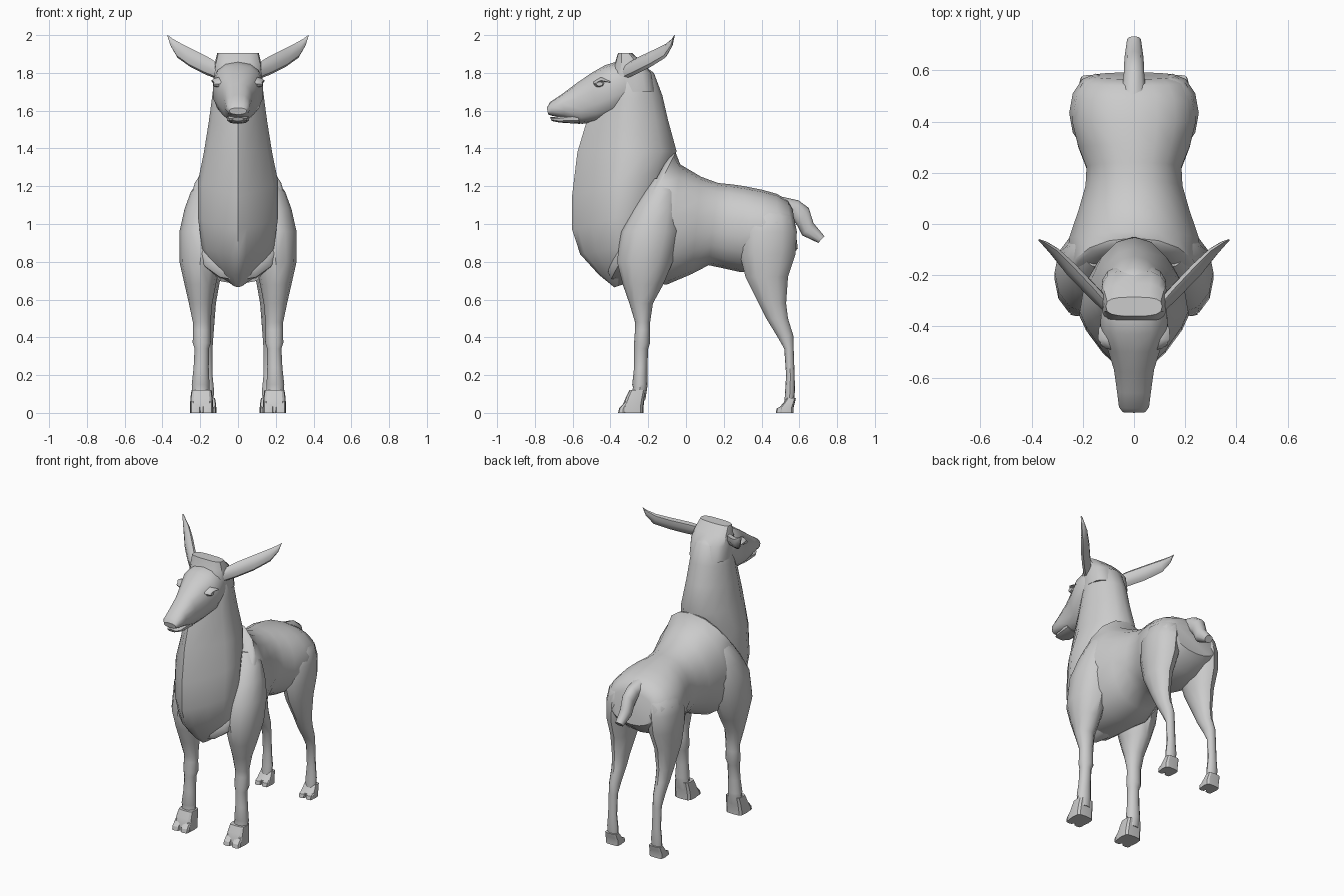
import bpy, bmesh, math
from mathutils import Vector

def loft(name, rings, sides=14, power=2.0, front=None, mirror=False, angle=35):
    """Skin rounded rings (end a, end b, half-width vector); front = power of the a half."""
    bm = bmesh.new()
    loops = []
    for a, b, w in rings:
        a, b, w = Vector(a), Vector(b), Vector(w)
        c, v = (a + b) / 2, (a - b) / 2
        loop = []
        for i in range(sides):
            t = 2 * math.pi * i / sides
            p, q = math.cos(t), math.sin(t)
            e = 2 / (front if front and p > 0.01 else power)
            p = math.copysign(abs(p) ** e, p)
            q = math.copysign(abs(q) ** e, q)
            loop.append(bm.verts.new(c + v * p + w * q))
        loops.append(loop)
    for l0, l1 in zip(loops, loops[1:]):
        for i in range(sides):
            j = (i + 1) % sides
            bm.faces.new((l0[i], l0[j], l1[j], l1[i]))
    bm.faces.new(loops[0])
    bm.faces.new(loops[-1])
    bmesh.ops.recalc_face_normals(bm, faces=bm.faces)
    mesh = bpy.data.meshes.new(name)
    bm.to_mesh(mesh)
    bm.free()
    ob = bpy.data.objects.new(name, mesh)
    bpy.context.collection.objects.link(ob)
    bpy.ops.object.select_all(action='DESELECT')
    ob.select_set(True)
    bpy.context.view_layer.objects.active = ob
    bpy.ops.object.shade_smooth_by_angle(angle=math.radians(angle))
    if mirror:
        ob.modifiers.new("mirror", 'MIRROR')
    return ob

def side(rows):
    """Centred rings from the side profile: y0, z0, y1, z1, half width."""
    return [((0, y0, z0), (0, y1, z1), (w, 0, 0)) for y0, z0, y1, z1, w in rows]

def level(rows):
    """Horizontal leg rings: z, front y, back y, centre x, half width."""
    return [((x, f, z), (x, b, z), (w, 0, 0)) for z, f, b, x, w in rows]

# Torso, rump to collar edge
loft("torso", side([
    (0.565, 1.08, 0.592, 0.87, 0.165),
    (0.54, 1.125, 0.565, 0.84, 0.205),
    (0.48, 1.16, 0.49, 0.78, 0.238),
    (0.40, 1.182, 0.40, 0.755, 0.245),
    (0.31, 1.20, 0.29, 0.745, 0.22),
    (0.24, 1.21, 0.20, 0.765, 0.188),
    (0.17, 1.217, 0.12, 0.782, 0.192),
    (0.08, 1.25, 0.03, 0.735, 0.218),
    (-0.03, 1.315, -0.10, 0.68, 0.258),
    (-0.055, 1.378, -0.40, 0.70, 0.262),
    (-0.065, 1.378, -0.42, 0.73, 0.247),
    (-0.09, 1.36, -0.42, 0.77, 0.19)]), sides=18, power=2.15, angle=40)

# Neck and keeled chest, breast point up to the skull
loft("neck", side([
    (-0.38, 0.665, -0.30, 0.69, 0.03),
    (-0.46, 0.73, -0.20, 0.75, 0.12),
    (-0.56, 0.84, -0.15, 0.90, 0.19),
    (-0.603, 0.97, -0.12, 1.10, 0.212),
    (-0.603, 1.15, -0.08, 1.30, 0.212),
    (-0.575, 1.38, -0.05, 1.385, 0.18),
    (-0.53, 1.53, -0.095, 1.55, 0.155),
    (-0.49, 1.65, -0.125, 1.68, 0.138),
    (-0.45, 1.75, -0.17, 1.80, 0.125),
    (-0.40, 1.82, -0.21, 1.83, 0.10)]), sides=16, power=1.95, front=1.28, angle=50)

# Head, nose to skull
loft("head", side([
    (-0.737, 1.615, -0.73, 1.58, 0.045),
    (-0.72, 1.645, -0.705, 1.572, 0.06),
    (-0.66, 1.685, -0.64, 1.56, 0.068),
    (-0.58, 1.745, -0.55, 1.53, 0.08),
    (-0.50, 1.80, -0.47, 1.54, 0.105),
    (-0.43, 1.84, -0.38, 1.57, 0.135),
    (-0.35, 1.865, -0.29, 1.62, 0.13),
    (-0.22, 1.835, -0.20, 1.66, 0.09)]), power=2.4)

# Lower lip
loft("lower_lip", side([
    (-0.72, 1.565, -0.71, 1.545, 0.03),
    (-0.69, 1.567, -0.67, 1.537, 0.05),
    (-0.58, 1.59, -0.56, 1.53, 0.06)]), sides=10, power=2.5)

# Flat crown between the ears
loft("crown", level([
    (1.70, -0.40, -0.16, 0, 0.13),
    (1.80, -0.40, -0.18, 0, 0.13),
    (1.855, -0.375, -0.23, 0, 0.122),
    (1.905, -0.36, -0.285, 0, 0.11)]), sides=16, power=3, angle=30)

# Eyes and brow lids
loft("eye", [((0.10, -0.488, 1.74), (0.10, -0.42, 1.742), (0, 0, 0.02)),
             ((0.130, -0.475, 1.74), (0.130, -0.44, 1.742), (0, 0, 0.011))],
     sides=8, mirror=True)
loft("eyelid", [((0.07, -0.495, 1.75), (0.112, -0.485, 1.744), (0, 0, 0.006)),
                ((0.08, -0.45, 1.775), (0.141, -0.45, 1.76), (0, 0, 0.009)),
                ((0.08, -0.40, 1.76), (0.137, -0.40, 1.75), (0, 0, 0.006))],
     sides=6, mirror=True, angle=60)

# Leaf-shaped ears
t = Vector((0.7, -0.7, 0))
loft("ear", [
    ((0.09, -0.34, 1.76), (0.09, -0.33, 1.84), t * 0.025),
    ((0.17, -0.27, 1.79), (0.16, -0.25, 1.885), t * 0.026),
    ((0.25, -0.19, 1.83), (0.24, -0.165, 1.925), t * 0.026),
    ((0.32, -0.11, 1.88), (0.30, -0.105, 1.955), t * 0.018),
    ((0.355, -0.075, 1.94), (0.345, -0.075, 1.98), t * 0.01),
    ((0.37, -0.065, 1.99), (0.372, -0.06, 2.0), t * 0.004)],
    sides=8, power=1.8, mirror=True)

# Front legs, sunk into the shoulders
loft("front_leg", level([
    (0.07, -0.30, -0.215, 0.195, 0.05),
    (0.135, -0.28, -0.205, 0.198, 0.046),
    (0.15, -0.285, -0.205, 0.198, 0.047),
    (0.24, -0.275, -0.205, 0.195, 0.04),
    (0.34, -0.275, -0.20, 0.192, 0.038),
    (0.37, -0.275, -0.19, 0.192, 0.048),
    (0.44, -0.27, -0.19, 0.192, 0.046),
    (0.48, -0.27, -0.19, 0.192, 0.047),
    (0.58, -0.30, -0.175, 0.198, 0.062),
    (0.68, -0.335, -0.12, 0.20, 0.083),
    (0.80, -0.365, -0.07, 0.20, 0.11),
    (0.96, -0.345, -0.03, 0.19, 0.12),
    (1.08, -0.28, -0.03, 0.172, 0.111),
    (1.17, -0.22, -0.04, 0.155, 0.095),
    (1.24, -0.17, -0.06, 0.13, 0.07)]), sides=12, mirror=True)

# Hind legs, sunk into the haunches
loft("hind_leg", level([
    (0.04, 0.52, 0.57, 0.165, 0.034),
    (0.12, 0.525, 0.577, 0.165, 0.038),
    (0.20, 0.53, 0.575, 0.165, 0.03),
    (0.34, 0.52, 0.57, 0.165, 0.03),
    (0.41, 0.48, 0.568, 0.165, 0.035),
    (0.50, 0.425, 0.54, 0.165, 0.042),
    (0.58, 0.385, 0.53, 0.167, 0.05),
    (0.72, 0.315, 0.54, 0.165, 0.073),
    (0.84, 0.285, 0.58, 0.158, 0.092),
    (0.96, 0.28, 0.587, 0.15, 0.103),
    (1.04, 0.31, 0.57, 0.14, 0.095),
    (1.10, 0.36, 0.52, 0.12, 0.06)]), sides=12, mirror=True)

# Blocky hooves with a small split at the toe
for foot, x, f, b, top, w in (("front", 0.193, -0.36, -0.225, 0.12, 0.062),
                              ("hind", 0.165, 0.475, 0.57, 0.08, 0.05)):
    loft(f"{foot}_hoof", level([
        (0, f + 0.02, b, x, w),
        (0.03, f + 0.02, b, x, w),
        (top * 0.65, f + 0.04, b + 0.006, x, w * 0.95),
        (top, f + 0.06, b + 0.012, x, w * 0.86)]),
        sides=12, power=4, mirror=True, angle=25)
    for toe, s in (("inner", -1), ("outer", 1)):
        cx = x + s * w * 0.52
        loft(f"{foot}_toe_{toe}", level([
            (0, f, f + 0.05, cx, w * 0.44),
            (0.025, f + 0.006, f + 0.05, cx, w * 0.44),
            (top * 0.5, f + 0.04, f + 0.06, cx, w * 0.4)]),
            sides=8, power=3, mirror=True, angle=25)

# Short drooping tail
loft("tail", side([
    (0.46, 1.155, 0.48, 1.04, 0.055),
    (0.595, 1.125, 0.56, 1.03, 0.042),
    (0.65, 1.085, 0.59, 0.99, 0.04),
    (0.675, 1.005, 0.615, 0.94, 0.038),
    (0.733, 0.935, 0.70, 0.90, 0.028)]), sides=10, power=2.3, angle=45)
